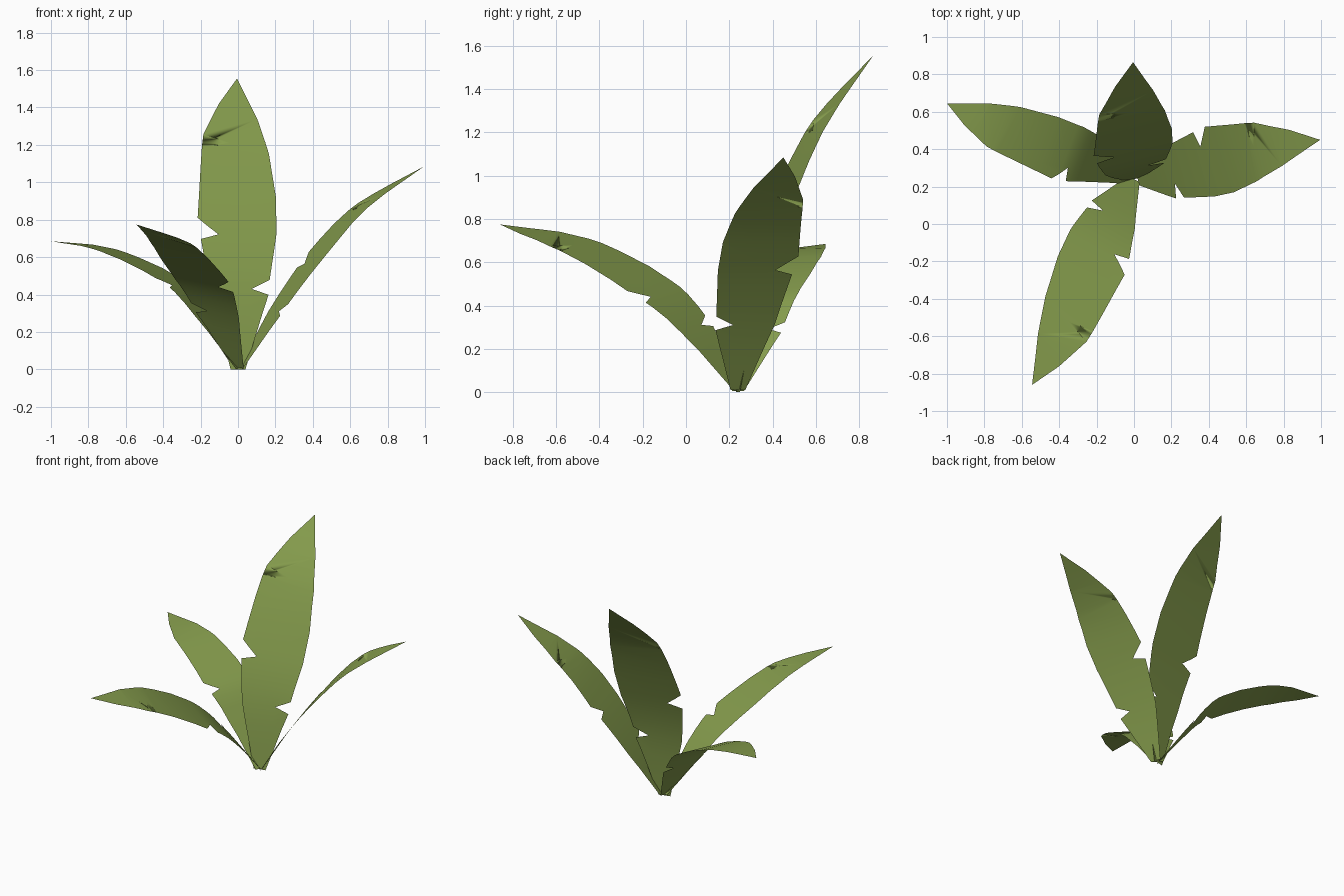
import bpy, bmesh
from mathutils import Vector

if "Cube" in bpy.data.objects:
    bpy.data.objects.remove(bpy.data.objects["Cube"])

green = bpy.data.materials.new("leaf green")
green.diffuse_color = (0.24, 0.34, 0.075, 1)
green.use_nodes = True
green.node_tree.nodes["Principled BSDF"].inputs["Base Color"].default_value = green.diffuse_color

# Shared leaf outline: (width, station along the spine 0..4)
RIGHT = [(.19, 0), (.78, .92), (.35, 1.0), (.81, 1.13), (.98, 1.87), (.98, 2.34),
         (.81, 2.86), (.52, 3.35), (.3, 3.62), (0, 4)]
LEFT_TIP = [(-.46, 3.6), (-.86, 3.12)]
DEEP_TEAR = [(-.08, 2.99)]
LEFT_BASE = [(-.9, 2.95), (-1.03, 2.1), (-.5, 1.87), (-.95, 1.8), (-.72, 1), (-.19, 0)]


def spine_point(pts, u):
    """Catmull-Rom curve through the spine points."""
    i = min(int(u), len(pts) - 2)
    t = u - i
    b, c = pts[i], pts[i + 1]
    a = pts[i - 1] if i else b * 2 - c
    d = pts[i + 2] if i + 2 < len(pts) else c * 2 - b
    return 0.5 * (2 * b + (c - a) * t + (2 * a - 5 * b + 4 * c - d) * t ** 2
                  + (3 * b - a - 3 * c + d) * t ** 3)


def leaf(name, spine, side, half_width, torn=True):
    pts = [Vector(p) for p in spine]
    side = Vector(side).normalized() * half_width
    outline = RIGHT + LEFT_TIP + (DEEP_TEAR if torn else []) + LEFT_BASE
    bm = bmesh.new()
    face = bm.faces.new([bm.verts.new((w, u, 0)) for w, u in outline])
    bmesh.ops.triangulate(bm, faces=[face])
    # cut into bands so the blade can bend
    for k in range(1, 12):
        bmesh.ops.bisect_plane(bm, geom=bm.verts[:] + bm.edges[:] + bm.faces[:],
                               plane_co=(0, k / 3, 0), plane_no=(0, 1, 0), dist=1e-5)
    # lay the flat blade along its spine
    for v in bm.verts:
        w, u = v.co.x, v.co.y
        v.co = spine_point(pts, u) + side * w
    for f in bm.faces:
        f.smooth = True
    me = bpy.data.meshes.new(name)
    bm.to_mesh(me)
    bm.free()
    me.materials.append(green)
    ob = bpy.data.objects.new(name, me)
    bpy.context.collection.objects.link(ob)


# Four leaves fanning out from one root
leaf("back_leaf", [(0, .24, 0), (0, .295, .43), (0, .40, .77), (-.005, .6, 1.21), (-.005, .865, 1.555)],
     (.97, .23, 0), .215)
leaf("right_leaf", [(.02, .24, .01), (.2, .28, .31), (.41, .33, .6), (.65, .38, .86), (.995, .45, 1.085)],
     (.28, -.96, 0), .187)
leaf("front_leaf", [(0, .24, .01), (-.11, .04, .3), (-.2, -.15, .48), (-.37, -.51, .685), (-.545, -.86, .775)],
     (-.85, .48, .17), .185)
leaf("left_leaf", [(0, .24, .005), (-.19, .33, .29), (-.355, .385, .475), (-.7, .525, .64), (-1, .645, .685)],
     (.36, .93, .03), .158, torn=False)
